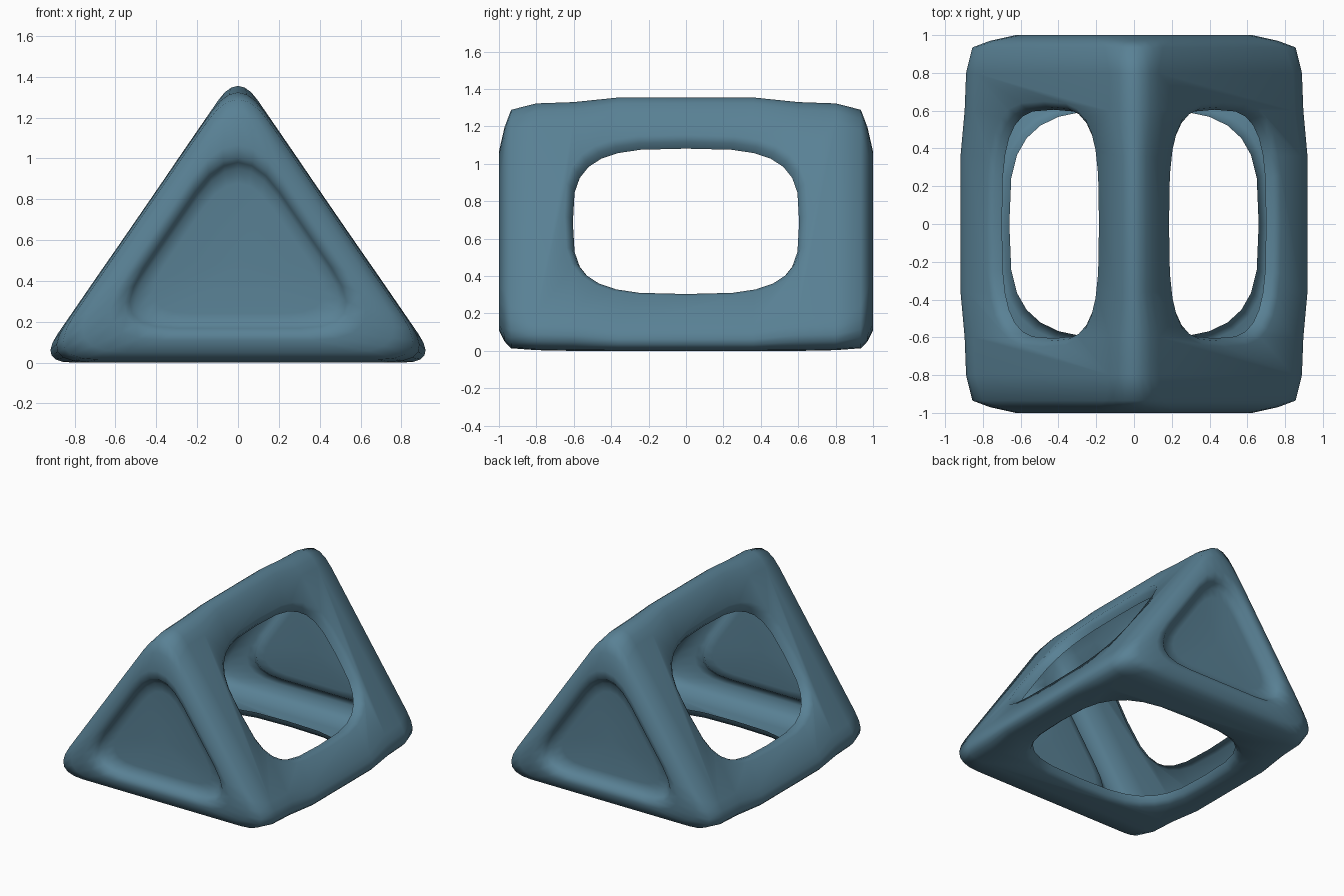
import bpy, bmesh, math
from mathutils import Vector

if "Cube" in bpy.data.objects:
    bpy.data.objects.remove(bpy.data.objects["Cube"])

# Sharp triangle that the prism's cross-section is based on (x, z)
TRI = [Vector((0.98, 0)), Vector((0, 1.425)), Vector((-0.98, 0))]
CENTRE = Vector((0, 0.48))
LIP = 0.065  # how far the opening lips roll inward


def inset_tri(d):
    """Triangle moved inward by d on every side, towards the incentre."""
    a, b, c = (TRI[1] - TRI[2]).length, (TRI[2] - TRI[0]).length, (TRI[0] - TRI[1]).length
    inc = (TRI[0] * a + TRI[1] * b + TRI[2] * c) / (a + b + c)
    return [p + (inc - p) * (d / inc.y) for p in TRI]


def rounded_ring(y, d, c, n=6):
    """Inset triangle at depth y with each corner rounded over length c."""
    t, out = inset_tri(d), []
    for i, p in enumerate(t):
        s = p + (t[i - 1] - p).normalized() * c
        e = p + (t[(i + 1) % 3] - p).normalized() * c
        for k in range(n + 1):
            f = k / n
            q = s * (1 - f) ** 2 + p * 2 * f * (1 - f) + e * f * f
            out.append(Vector((q.x, y, q.y)))
    return out


def loft(name, rings, dome=0.0):
    """Skin a list of point rings and close both ends with fans."""
    bm = bmesh.new()
    rings = [[bm.verts.new(p) for p in r] for r in rings]
    n = len(rings[0])
    for r, s in zip(rings, rings[1:]):
        for i in range(n):
            j = (i + 1) % n
            bm.faces.new((r[i], r[j], s[j], s[i]))
    for ring, sign in ((rings[0], 1), (rings[-1], -1)):
        mid = sum((v.co for v in ring), Vector()) / n
        mid.y += sign * dome
        c = bm.verts.new(mid)
        for i in range(n):
            bm.faces.new((ring[i], ring[(i + 1) % n], c))
    bmesh.ops.recalc_face_normals(bm, faces=bm.faces)
    me = bpy.data.meshes.new(name)
    bm.to_mesh(me)
    bm.free()
    ob = bpy.data.objects.new(name, me)
    bpy.context.collection.objects.link(ob)
    return ob


# Prism shell with slightly sunken end panels: (y, inset, corner rounding)
profile = [(0.93, 0.24, 0.30), (0.935, 0.19, 0.34), (0.965, 0.168, 0.36), (0.99, 0.15, 0.38),
           (1.0, 0.11, 0.40), (0.97, 0.05, 0.34), (0.935, 0.014, 0.27), (0.8, 0.004, 0.23),
           (0.6, 0.0, 0.23), (0.36, 0.0, 0.17)]
half = [(y, rounded_ring(y, d, c)) for y, d, c in profile]
rings = [[Vector((p.x, -p.y, p.z)) for p in r] for _, r in half]
rings += [r for _, r in reversed(half)]
body = loft("prism_shell", rings, 0.01)

# One shallow rounded pit per long side; its wall becomes the rolled lip
sides, cutters = [], []
for i, half_len in enumerate((0.478, 0.478, 0.66)):
    a, b = TRI[i], TRI[(i + 1) % 3]
    u = (b - a).normalized()
    nrm = Vector((u.y, -u.x))
    mid = (a + b) / 2
    if nrm.dot(mid - CENTRE) < 0:
        nrm = -nrm
    mid.y += 0.012 if i < 2 else 0
    mid.x += (-0.00825, 0.00825, 0)[i]
    u3, n3, m3 = Vector((u.x, 0, u.y)), Vector((nrm.x, 0, nrm.y)), Vector((mid.x, 0, mid.y))
    sides.append((m3, n3))
    pit = []
    for depth, grow in ((0.05, 0.08), (0.0, 0.045), (-0.025, 0.015), (-LIP, 0.0)):
        ring = []
        for k in range(28):
            t = 2 * math.pi * k / 28
            sx, sy = [math.copysign(abs(w) ** (2 / 3.3), w) for w in (math.cos(t), math.sin(t))]
            ring.append(m3 + n3 * depth + u3 * sx * (half_len + grow)
                        + Vector((0, sy * (0.605 + grow), 0)))
        pit.append(ring)
    cutters.append(loft("opening_cutter", pit))

bpy.context.view_layer.objects.active = body
body.select_set(True)
for c in cutters:
    c.hide_render = True
    m = body.modifiers.new("cut", 'BOOLEAN')
    m.operation = 'DIFFERENCE'
    m.solver = 'EXACT'
    m.object = c
    bpy.ops.object.modifier_apply(modifier=m.name)
for c in cutters:
    bpy.data.objects.remove(c, do_unlink=True)

# Open the pit floors so the shell is hollow and see-through
bm = bmesh.new()
bm.from_mesh(body.data)
floors = [f for f in bm.faces for m3, n3 in sides
          if f.normal.dot(n3) > 0.95
          and all(abs((v.co - m3).dot(n3) + LIP) < 0.004 for v in f.verts)
          and all(abs(v.co.y) < 0.63 for v in f.verts)]
bmesh.ops.delete(bm, geom=list(set(floors)), context='FACES')
bm.to_mesh(body.data)
bm.free()

# Blue-grey finish
mat = bpy.data.materials.new("slate_blue")
mat.diffuse_color = (0.10, 0.22, 0.30, 1)
mat.use_nodes = True
mat.node_tree.nodes["Principled BSDF"].inputs["Base Color"].default_value = mat.diffuse_color
body.data.materials.clear()
body.data.materials.append(mat)
bpy.ops.object.shade_smooth_by_angle(angle=math.radians(60))
